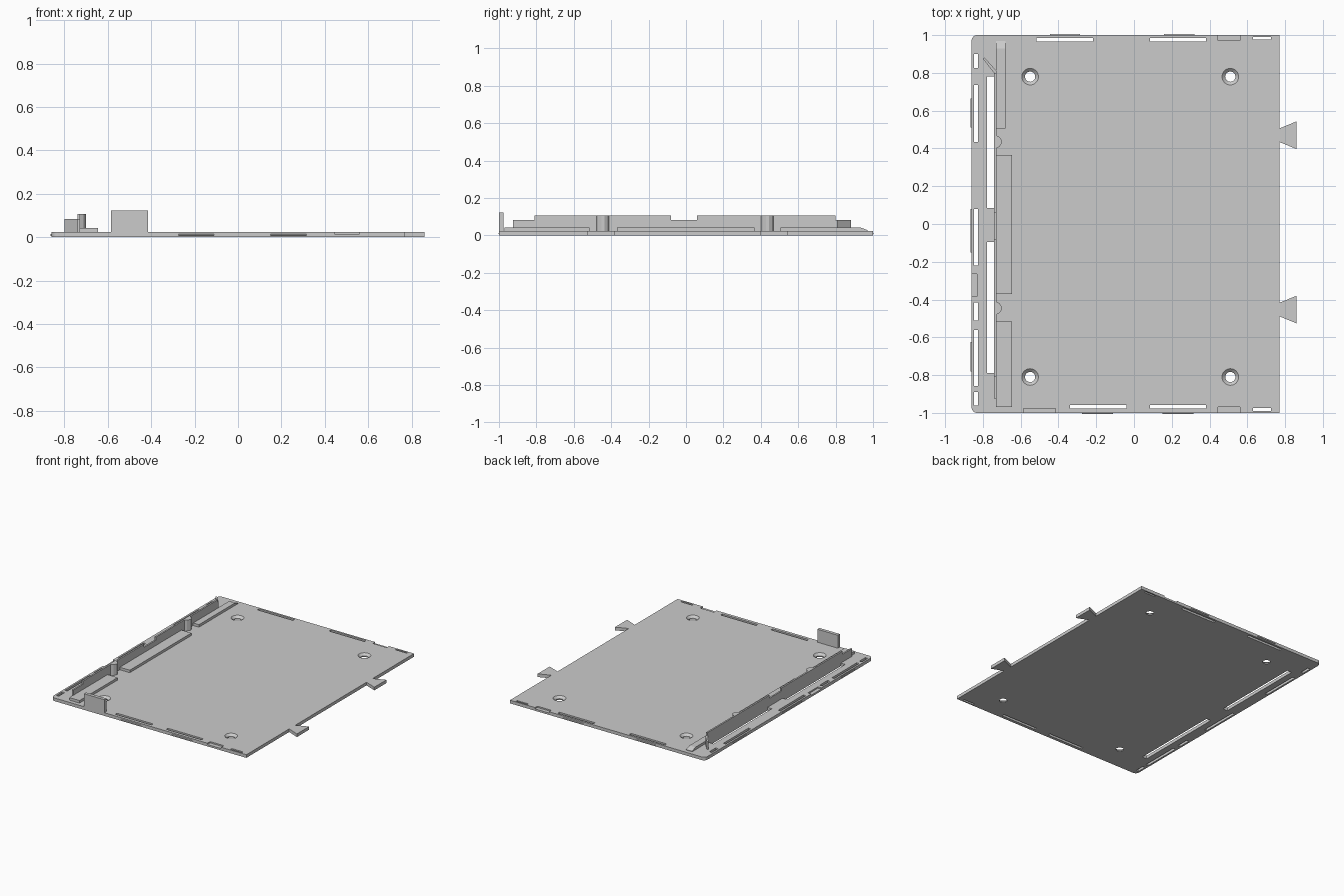
import bpy, bmesh, math

cube = bpy.data.objects.get("Cube")
if cube:
    bpy.data.objects.remove(cube, do_unlink=True)

grey = bpy.data.materials.new("light grey plastic")
grey.use_nodes = True
COLOUR = (0.6, 0.6, 0.6, 1)
grey.diffuse_color = COLOUR
grey.node_tree.nodes["Principled BSDF"].inputs["Base Color"].default_value = COLOUR

T = 0.024          # plate thickness
L, R = -0.86, 0.77  # plate sides


def finish(name, bm):
    bmesh.ops.recalc_face_normals(bm, faces=bm.faces)
    me = bpy.data.meshes.new(name)
    bm.to_mesh(me)
    bm.free()
    me.materials.append(grey)
    ob = bpy.data.objects.new(name, me)
    bpy.context.collection.objects.link(ob)
    return ob


def add_prism(bm, points, lo, hi, axis="z"):
    """Extrude an outline along z, or a (y, z) outline along x."""
    place = (lambda p, h: (p[0], p[1], h)) if axis == "z" else (lambda p, h: (h, p[0], p[1]))
    face = bm.faces.new([bm.verts.new(place(p, lo)) for p in points])
    out = bmesh.ops.extrude_face_region(bm, geom=[face])
    shift = (0, 0, hi - lo) if axis == "z" else (hi - lo, 0, 0)
    bmesh.ops.translate(bm, vec=shift, verts=[v for v in out["geom"] if isinstance(v, bmesh.types.BMVert)])


def prism(name, points, lo, hi, axis="z"):
    bm = bmesh.new()
    add_prism(bm, points, lo, hi, axis)
    return finish(name, bm)


def rect(x0, x1, y0, y1):
    return [(x0, y0), (x1, y0), (x1, y1), (x0, y1)]


# Base plate with two rounded corners on its right side
r = 0.03
arc = [(r * math.cos(a), r * math.sin(a)) for a in (math.radians(90 + 15 * i) for i in range(7))]
outline = [(R, -1), (R, 1)]
outline += [(L + r + x, 1 - r + y) for x, y in arc]
outline += [(L + r + x, r - 1 - y) for x, y in reversed(arc)]
plate = prism("base_plate", outline, 0, T)

# Cutters: through slots, shallow edge recesses and countersunk holes
bm = bmesh.new()
slots = [(-0.515, -0.217, 0.965, 0.985), (0.085, 0.38, 0.965, 0.985), (0.63, 0.725, 0.977, 0.99),
         (-0.34, -0.04, -0.977, -0.957), (0.085, 0.38, -0.977, -0.957), (0.63, 0.725, -0.99, -0.975)]
for y0, y1 in [(0.825, 0.9), (0.435, 0.735), (-0.22, 0.08), (-0.51, -0.415), (-0.857, -0.56), (-0.96, -0.89)]:
    slots.append((-0.846, -0.826, y0, y1))
for y0, y1 in [(0.085, 0.78), (-0.79, -0.095)]:
    slots.append((-0.777, -0.739, y0, y1))
for s in slots:
    add_prism(bm, rect(*s), -0.05, 0.06)
for s in [(0.445, 0.56, 0.972, 1.02), (0.445, 0.56, -1.02, -0.968), (-0.88, -0.832, -0.385, -0.265)]:
    add_prism(bm, rect(*s), 0.014, 0.06)
for x in (-0.55, 0.51):
    for y in (0.78, -0.81):
        rings = []
        for rad, z in [(0.027, -0.05), (0.027, 0.008), (0.044, T), (0.044, 0.06)]:
            rings.append([bm.verts.new((x + rad * math.cos(a), y + rad * math.sin(a), z))
                          for a in (math.tau * i / 32 for i in range(32))])
        for lower, upper in zip(rings, rings[1:]):
            for i in range(32):
                j = (i + 1) % 32
                bm.faces.new((lower[i], lower[j], upper[j], upper[i]))
        bm.faces.new(rings[0])
        bm.faces.new(rings[-1])
cutter = finish("plate_cutter", bm)
cutter.hide_render = True
mod = plate.modifiers.new("openings", "BOOLEAN")
mod.operation = "DIFFERENCE"
mod.solver = "EXACT"
mod.object = cutter
bpy.context.view_layer.objects.active = plate
plate.select_set(True)
bpy.ops.object.modifier_apply(modifier=mod.name)
bpy.data.objects.remove(cutter, do_unlink=True)

# Dovetail tabs on the left side
for name, y in [("back_dovetail", 0.47), ("front_dovetail", -0.453)]:
    prism(name, [(R, y - 0.036), (0.86, y - 0.073), (0.86, y + 0.073), (R, y + 0.036)], 0, T)

# Upright wall with stepped ends and a middle notch
wall = [(-0.925, 0.01), (0.8, 0.01), (0.8, 0.106), (0.06, 0.106), (0.06, 0.083), (-0.08, 0.083),
        (-0.08, 0.106), (-0.81, 0.106), (-0.81, 0.083), (-0.925, 0.083)]
prism("rail_wall", wall, -0.74, -0.728, "x")
prism("angled_wall_end", [(-0.8, 0.875), (-0.792, 0.882), (-0.728, 0.81), (-0.728, 0.795), (-0.738, 0.795)], 0.01, 0.083)

# Ribs with wedge feet on the inner side of the wall
for name, y in [("back_rib", 0.435), ("front_rib", -0.445)]:
    prism(name, [(-0.73, y - 0.035), (-0.712, y - 0.026), (-0.7, y - 0.008), (-0.7, y + 0.008),
                 (-0.712, y + 0.026), (-0.73, y + 0.035)], 0.02, 0.106)

# Raised strips beside the wall
TOP = 0.043
prism("back_strip", [(0.505, 0.02), (0.97, 0.02), (0.97, 0.028), (0.93, TOP), (0.505, TOP)], -0.73, -0.68, "x")
prism("middle_strip", rect(-0.73, -0.645, -0.37, 0.365), 0.02, TOP)
prism("front_strip", rect(-0.73, -0.645, -0.97, -0.515), 0.02, TOP)

# Upright tab at the front edge
prism("upright_tab", rect(-0.585, -0.415, -1, -0.975), 0.005, 0.122)

# Small snap ridges along the outer edges
for i, (x0, x1, y) in enumerate([(-0.275, -0.11, -1), (0.15, 0.315, -1), (-0.445, -0.285, 1), (0.16, 0.32, 1)]):
    s = 1 if y > 0 else -1
    prism(f"edge_snap_{i + 1}", [(y - s * 0.004, 0.005), (y + s * 0.005, 0.01), (y - s * 0.004, 0.016)], x0, x1, "x")
for i, (y0, y1) in enumerate([(0.51, 0.665), (-0.15, 0.08), (-0.78, -0.625)]):
    prism(f"side_snap_{i + 1}", rect(L - 0.005, L + 0.004, y0, y1), 0.006, 0.015)
